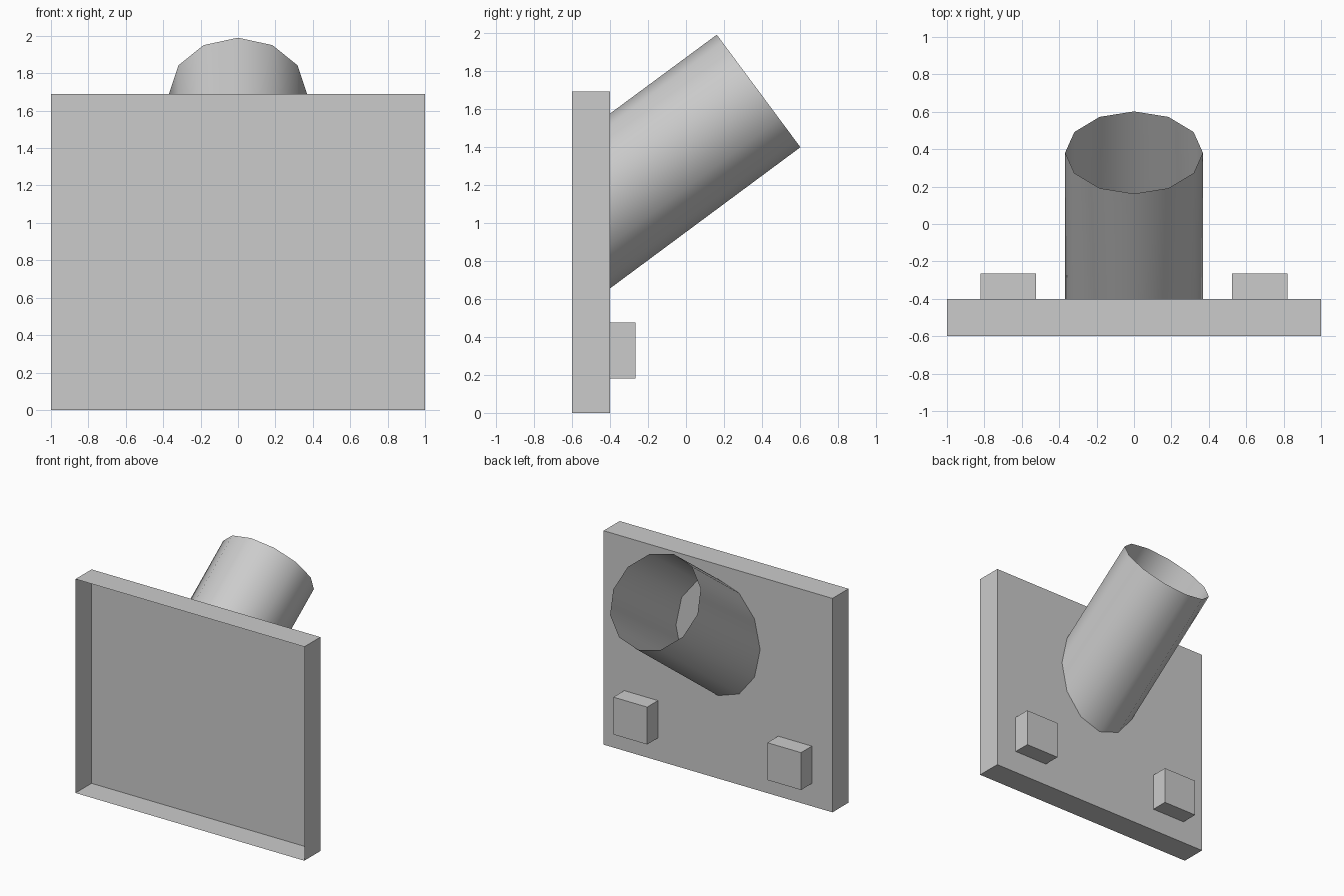
import bpy, bmesh, math

if "Cube" in bpy.data.objects:
    bpy.data.objects.remove(bpy.data.objects["Cube"])

grey = bpy.data.materials.new("light_grey")
grey.diffuse_color = (0.6, 0.6, 0.6, 1)
grey.use_nodes = True
grey.node_tree.nodes["Principled BSDF"].inputs["Base Color"].default_value = grey.diffuse_color


def finish(bm, name):
    mesh = bpy.data.meshes.new(name)
    bm.to_mesh(mesh)
    bm.free()
    mesh.materials.append(grey)
    obj = bpy.data.objects.new(name, mesh)
    bpy.context.collection.objects.link(obj)
    return obj


def open_front_box(name, x0, x1, y0, y1, z0, z1):
    """Box whose -y face is left open."""
    bm = bmesh.new()
    bmesh.ops.create_cube(bm, size=1)
    for v in bm.verts:
        v.co = (x1 if v.co.x > 0 else x0,
                y1 if v.co.y > 0 else y0,
                z1 if v.co.z > 0 else z0)
    bm.normal_update()
    front = [f for f in bm.faces if f.normal.y < -0.9]
    bmesh.ops.delete(bm, geom=front, context='FACES_ONLY')
    return finish(bm, name)


# Hollow back plate, open at the front
open_front_box("plate", -1, 1, -0.6, -0.4, 0, 1.69)

# Two small blocks mirrored across x
for side, name in ((-1, "left_block"), (1, "right_block")):
    xa, xb = sorted((side * 0.525, side * 0.82))
    open_front_box(name, xa, xb, -0.4, -0.265, 0.18, 0.475)

# Slanted tube: upright elliptical base on the plate, open square-cut mouth
SIDES, R = 12, 0.368
bm = bmesh.new()
base, mouth = [], []
for i in range(SIDES):
    a = math.tau * i / SIDES
    s, c = math.sin(a), math.cos(a)
    base.append(bm.verts.new((R * s, -0.4, 1.115 + 0.46 * c)))
    mouth.append(bm.verts.new((R * s, 0.382 - 0.22 * c, 1.694 + 0.296 * c)))
for i in range(SIDES):
    j = (i + 1) % SIDES
    bm.faces.new((base[i], mouth[i], mouth[j], base[j]))
bm.faces.new(base)
bm.normal_update()
# Make the walls face outward
for f in bm.faces:
    m = f.calc_center_median()
    if len(f.verts) == 4 and f.normal.x * m.x < -1e-6:
        f.normal_flip()
    elif len(f.verts) > 4 and f.normal.y > 0:
        f.normal_flip()
tube = finish(bm, "tube")
bpy.context.view_layer.objects.active = tube
tube.select_set(True)
bpy.ops.object.shade_smooth_by_angle(angle=math.radians(42))
